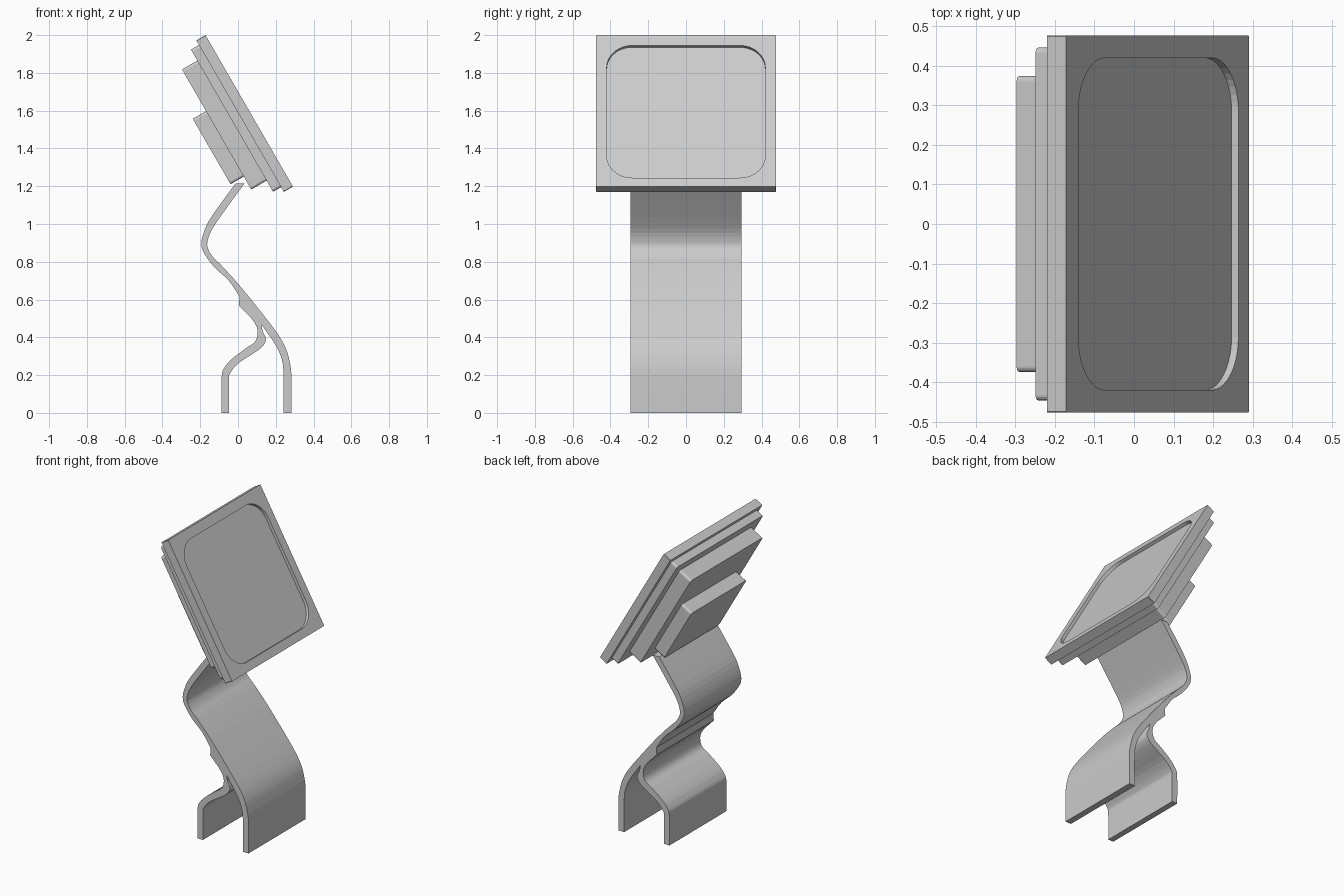
import bpy, bmesh, math
from mathutils import Vector

if "Cube" in bpy.data.objects:
    bpy.data.objects.remove(bpy.data.objects["Cube"])

# Tilted screen frame: "down" runs along the face, "out" points out of it
TOP = Vector((-0.172, 0, 2.0))
DOWN = Vector((0.5, 0, -0.866))
OUT = Vector((0.866, 0, 0.5))
SIDE = Vector((0, 1, 0))


def prism(name, ring, sweep):
    """Extrude a closed ring of points along a vector."""
    bm = bmesh.new()
    face = bm.faces.new([bm.verts.new(p) for p in ring])
    new = bmesh.ops.extrude_face_region(bm, geom=[face])
    bmesh.ops.translate(bm, vec=sweep, verts=[v for v in new["geom"]
                                            if isinstance(v, bmesh.types.BMVert)])
    # original cap stays as the closing face of the solid
    if not face.is_valid or sum(1 for e in bm.edges if e.is_boundary):
        bmesh.ops.holes_fill(bm, edges=[e for e in bm.edges if e.is_boundary])
    bmesh.ops.recalc_face_normals(bm, faces=bm.faces)
    mesh = bpy.data.meshes.new(name)
    bm.to_mesh(mesh)
    bm.free()
    obj = bpy.data.objects.new(name, mesh)
    bpy.context.collection.objects.link(obj)
    return obj


def slab(name, s0, s1, d0, d1, half, r, steps):
    """Rounded rectangle on the screen frame, from depth d0 to d1."""
    ring = []
    corners = [(s1 - r, half - r), (s0 + r, half - r),
               (s0 + r, r - half), (s1 - r, r - half)]
    for i, (s, y) in enumerate(corners):
        for k in range(steps + 1):
            a = math.pi / 2 * (i + k / steps)
            ring.append(TOP + DOWN * (s + r * math.cos(a))
                        + SIDE * (y + r * math.sin(a)) - OUT * d0)
    return prism(name, ring, -OUT * (d1 - d0))


def smooth(pts, n=3):
    """Catmull-Rom subdivision of an open path."""
    p = [Vector(q) for q in [pts[0], *pts, pts[-1]]]
    out = []
    for a, b, c, d in zip(p, p[1:], p[2:], p[3:]):
        for k in range(n):
            t = k / n
            out.append(0.5 * (2 * b + (c - a) * t + (2 * a - 5 * b + 4 * c - d) * t * t
                              + (3 * b - a - 3 * c + d) * t ** 3))
    return out + [p[-1]]


# Screen bezel with a shallow rounded recess
bezel = slab("screen_bezel", 0, 0.926, 0, 0.056, 0.477, 0.003, 1)
cutter = slab("recess_cutter", 0.063, 0.872, -0.05, 0.02, 0.42, 0.135, 10)
cut = bezel.modifiers.new("recess", "BOOLEAN")
cut.operation = "DIFFERENCE"
cut.solver = "EXACT"
cut.object = cutter
bpy.context.view_layer.objects.active = bezel
bezel.select_set(True)
bpy.ops.object.modifier_apply(modifier=cut.name)
bpy.data.objects.remove(cutter)

# Stepped back housing
slab("back_plate", 0.028, 0.897, 0.056, 0.105, 0.446, 0.014, 4)
slab("back_housing", 0.095, 0.829, 0.105, 0.199, 0.374, 0.014, 4)
slab("mount_block", 0.35, 0.75, 0.199, 0.28, 0.285, 0.014, 4)

# Curved sheet stand: edges of the S-shaped ribbon and its rear leg
front_edge = [(.035, 1.215), (-.066, 1.077), (-.135, .976), (-.159, .918), (-.161, .876),
              (-.135, .828), (-.087, .78), (.008, .675), (.124, .532), (.209, .42),
              (.251, .347), (.272, .278), (.283, .198), (.283, 0)]
front_leg_inner = [(.241, 0), (.241, .22), (.225, .304), (.193, .368), (.146, .437),
                   (.124, .468)]
rear_leg_inner = [(.124, .468), (.132, .43), (.148, .39), (.13, .352), (.082, .315),
                  (.008, .267), (-.04, .214), (-.048, .167), (-.048, 0)]
rear_leg_outer = [(-.087, 0), (-.087, .188), (-.071, .241), (-.029, .288), (.04, .341),
                  (.087, .373), (.103, .415), (.098, .458), (.071, .5), (.04, .532),
                  (.005, .569)]
back_edge = [(.008, .616), (-.05, .701), (-.124, .77), (-.172, .833), (-.193, .881),
             (-.188, .934), (-.156, 1.013), (-.087, 1.114), (-.013, 1.215)]
outline = (smooth(front_edge) + smooth(front_leg_inner) + smooth(rear_leg_inner)[1:]
           + smooth(rear_leg_outer) + smooth(back_edge))
prism("curved_stand", [Vector((p.x, -0.295, p.y)) for p in outline], SIDE * 0.59)
